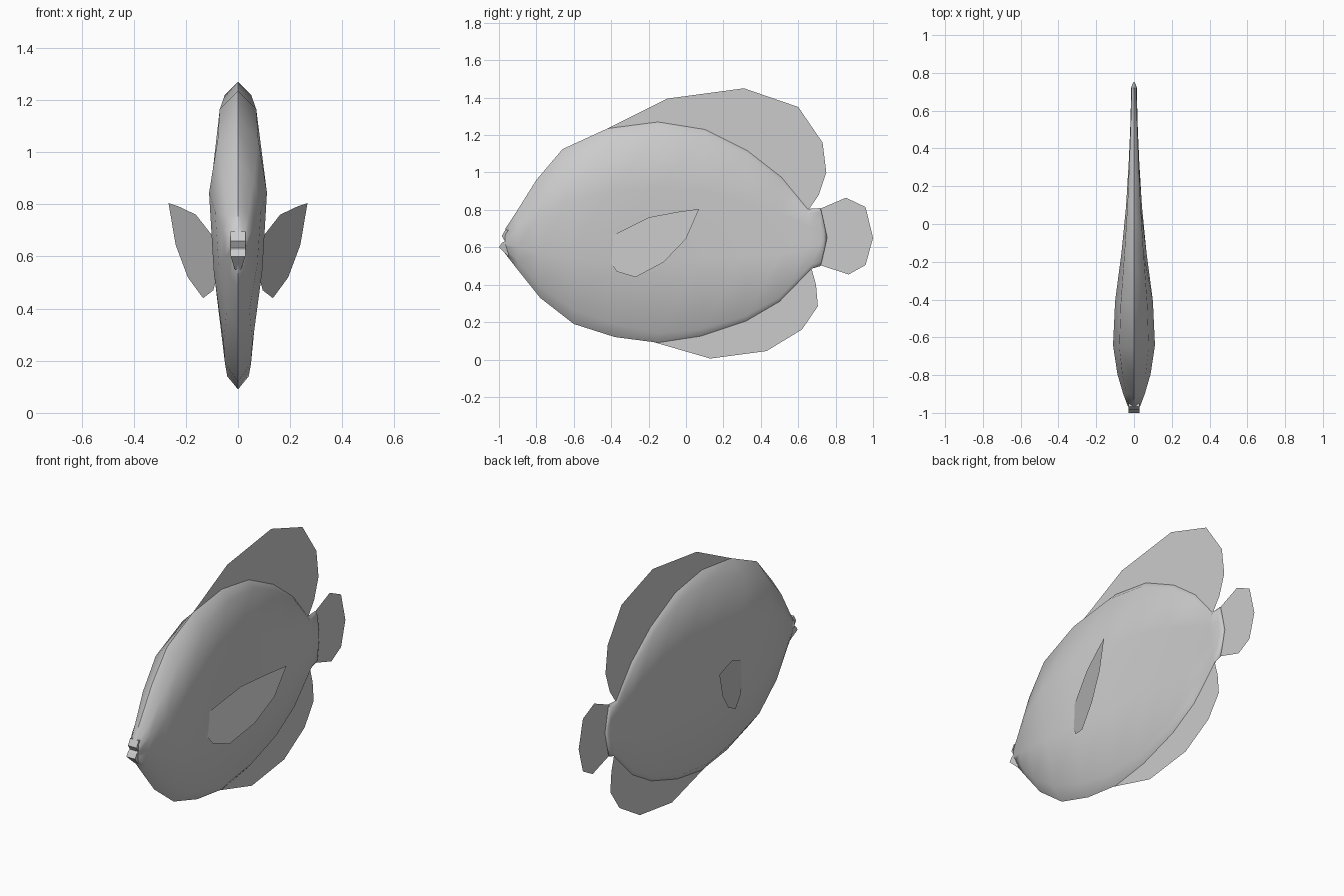
import bpy, math

grey = bpy.data.materials.new("grey")
grey.diffuse_color = (0.6, 0.6, 0.6, 1)


def make(name, verts, faces, smooth=False):
    mesh = bpy.data.meshes.new(name)
    mesh.from_pydata(verts, [], faces)
    mesh.materials.append(grey)
    ob = bpy.data.objects.new(name, mesh)
    bpy.context.collection.objects.link(ob)
    bpy.ops.object.select_all(action='DESELECT')
    ob.select_set(True)
    bpy.context.view_layer.objects.active = ob
    if smooth:
        bpy.ops.object.mode_set(mode='EDIT')
        bpy.ops.mesh.select_all(action='SELECT')
        bpy.ops.mesh.remove_doubles(threshold=0.0005)
        bpy.ops.mesh.normals_make_consistent(inside=False)
        bpy.ops.object.mode_set(mode='OBJECT')
        bpy.ops.object.shade_smooth_by_angle(angle=math.radians(60))
    return ob


# body stations: back y, back z, belly y, belly z, half width
stations = [
    (-0.965, 0.70, -0.97, 0.57, 0.032),
    (-0.90, 0.80, -0.90, 0.48, 0.057),
    (-0.80, 0.96, -0.78, 0.33, 0.088),
    (-0.66, 1.125, -0.60, 0.19, 0.111),
    (-0.42, 1.235, -0.38, 0.12, 0.100),
    (-0.15, 1.27, -0.15, 0.09, 0.066),
    (0.10, 1.23, 0.08, 0.125, 0.042),
    (0.33, 1.115, 0.32, 0.205, 0.028),
    (0.51, 0.975, 0.50, 0.31, 0.020),
    (0.65, 0.805, 0.67, 0.485, 0.016),
    (0.72, 0.81, 0.72, 0.50, 0.015),
    (0.738, 0.73, 0.738, 0.575, 0.010),
    (0.755, 0.652, 0.755, 0.652, 0.0),
]


def ring(yt, zt, yb, zb, w):
    h = zt - zb
    rim = min(0.012 + 0.58 * w, 0.22 * h) / h if h else 0
    back = max(0.0, min(1.0, (yt + 0.4) / 0.8))     # thin rear is more even
    low, high = 0.5 + 0.4 * back, 0.7 + 0.2 * back
    half = [(0, 0), (rim, low), (0.38, 0.84 + 0.14 * back),
            (0.70, 1), (1 - rim, high)]
    pts = [(w * f, t) for t, f in half] + [(0, 1)]
    pts += [(-w * f, t) for t, f in reversed(half[1:])]
    return [(x, yb + (yt - yb) * t, zb + h * t) for x, t in pts]


verts, faces, n = [], [], 10
for s in stations:
    verts += ring(*s)
for i in range(len(stations) - 1):
    for j in range(n):
        k = (j + 1) % n
        faces.append((i * n + j, i * n + k, (i + 1) * n + k, (i + 1) * n + j))
faces.append(tuple(range(n)))
make("body", verts, faces, True)

# mouth: small wedge with a protruding lower lip
side = [(-0.95, 0.55), (-1.0, 0.60), (-0.983, 0.625), (-0.968, 0.632),
        (-0.985, 0.66), (-0.965, 0.695), (-0.94, 0.69)]
m = len(side)
mv = [(sx * (0.012 if z < 0.58 else 0.028), y, z) for sx in (-1, 1) for y, z in side]
mf = [tuple(range(m)), tuple(range(2 * m - 1, m - 1, -1))]
mf += [(i, m + i, m + (i + 1) % m, (i + 1) % m) for i in range(m)]
make("mouth", mv, mf, False)

# flat fins on the centre line, rooted just inside the body
fins = {
    "dorsal_fin": [(-0.43, 1.23), (-0.10, 1.395), (0.31, 1.45), (0.60, 1.35),
                   (0.73, 1.16), (0.75, 1.0), (0.71, 0.88), (0.655, 0.80),
                   (0.50, 0.96), (0.32, 1.10), (0.10, 1.215), (-0.15, 1.255)],
    "anal_fin": [(-0.18, 0.095), (0.13, 0.005), (0.43, 0.045), (0.62, 0.16),
                 (0.705, 0.285), (0.695, 0.40), (0.67, 0.49), (0.50, 0.325),
                 (0.32, 0.22), (0.08, 0.14)],
    "tail_fin": [(0.715, 0.805), (0.855, 0.865), (0.96, 0.815), (1.0, 0.65),
                 (0.96, 0.505), (0.87, 0.455), (0.715, 0.505), (0.745, 0.65)],
}
for name, pts in fins.items():
    make(name, [(0, y, z) for y, z in pts], [tuple(range(len(pts)))])

# pectoral fins, splayed out towards the back
pectoral = [(-0.40, 0.66), (-0.32, 0.70), (-0.20, 0.76), (-0.04, 0.79),
            (0.07, 0.805), (0.0, 0.645), (-0.12, 0.52), (-0.27, 0.44),
            (-0.37, 0.47), (-0.405, 0.52)]
for label, sx in (("left", -1), ("right", 1)):
    make(label + "_pectoral_fin",
         [(sx * (0.095 + 0.39 * (y + 0.37)), y, z) for y, z in pectoral],
         [tuple(range(len(pectoral)))])
